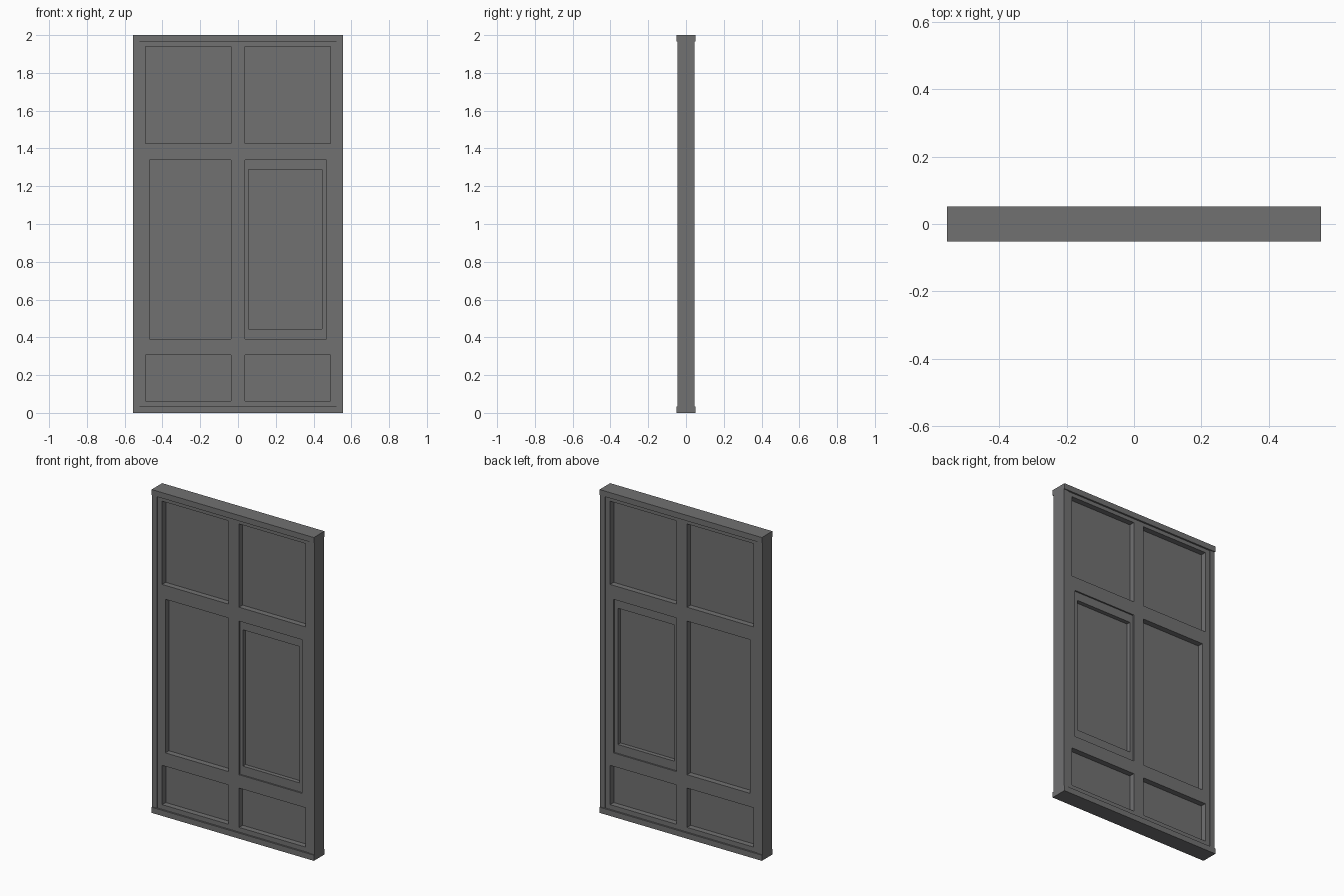
import bpy
import bmesh

cube = bpy.data.objects.get("Cube")
if cube:
    bpy.data.objects.remove(cube, do_unlink=True)

grey = bpy.data.materials.new("grey_paint")
grey.use_nodes = True
COLOUR = (0.165, 0.165, 0.167, 1)
grey.diffuse_color = COLOUR
bsdf = next(n for n in grey.node_tree.nodes if n.type == 'BSDF_PRINCIPLED')
bsdf.inputs["Base Color"].default_value = COLOUR


def slab(name, outer, half_depth, holes=()):
    """Upright slab (x0, x1, z0, z1), centred on y = 0, with rectangular openings."""
    rects = [outer, *holes]
    xs = sorted({v for r in rects for v in r[:2]})
    zs = sorted({v for r in rects for v in r[2:]})
    bm = bmesh.new()
    grid = [[bm.verts.new((x, -half_depth, z)) for z in zs] for x in xs]
    for i in range(len(xs) - 1):
        for j in range(len(zs) - 1):
            cx, cz = (xs[i] + xs[i + 1]) / 2, (zs[j] + zs[j + 1]) / 2
            if not any(a < cx < b and c < cz < d for a, b, c, d in holes):
                bm.faces.new((grid[i][j], grid[i + 1][j],
                              grid[i + 1][j + 1], grid[i][j + 1]))
    bmesh.ops.delete(bm, geom=[v for v in bm.verts if not v.link_faces], context='VERTS')
    # Push a copy of the front to the back, closing the sides and openings
    back = bmesh.ops.extrude_face_region(bm, geom=bm.faces[:], use_keep_orig=True)["geom"]
    bmesh.ops.translate(bm, vec=(0, 2 * half_depth, 0),
                        verts=[g for g in back if isinstance(g, bmesh.types.BMVert)])
    bmesh.ops.recalc_face_normals(bm, faces=bm.faces[:])
    mesh = bpy.data.meshes.new(name)
    bm.to_mesh(mesh)
    bm.free()
    mesh.materials.append(grey)
    obj = bpy.data.objects.new(name, mesh)
    bpy.context.collection.objects.link(obj)
    return obj


# Main dimensions
W, JAMB, H, CAP = 0.555, 0.522, 2.0, 0.035
MULLION, WIDE, NARROW = 0.036, 0.49, 0.468
GLASS = 0.006

# Outer frame: head, sill and side jambs
slab("head", (-W, W, H - CAP, H), 0.0515)
slab("sill", (-W, W, 0, CAP), 0.0515)
slab("right_jamb", (-W, -JAMB, CAP, H - CAP), 0.046)
slab("left_jamb", (JAMB, W, CAP, H - CAP), 0.046)

# Inner frame with two columns of three openings
rows = {"lower": (WIDE, 0.064, 0.307),
        "middle": (NARROW, 0.39, 1.34),
        "upper": (WIDE, 1.426, 1.941)}
openings = {}
for row, (edge, z0, z1) in rows.items():
    openings["right_" + row] = (-edge, -MULLION, z0, z1)
    openings["left_" + row] = (MULLION, edge, z0, z1)
slab("inner_frame", (-JAMB, JAMB, CAP, H - CAP), 0.041, list(openings.values()))

# Opening sash in the left middle bay
sash_opening = (0.056, 0.444, 0.445, 1.288)
slab("sash", openings["left_middle"], 0.032, [sash_opening])

# Panes
for name, rect in openings.items():
    slab(name + "_pane", sash_opening if name == "left_middle" else rect, GLASS)
